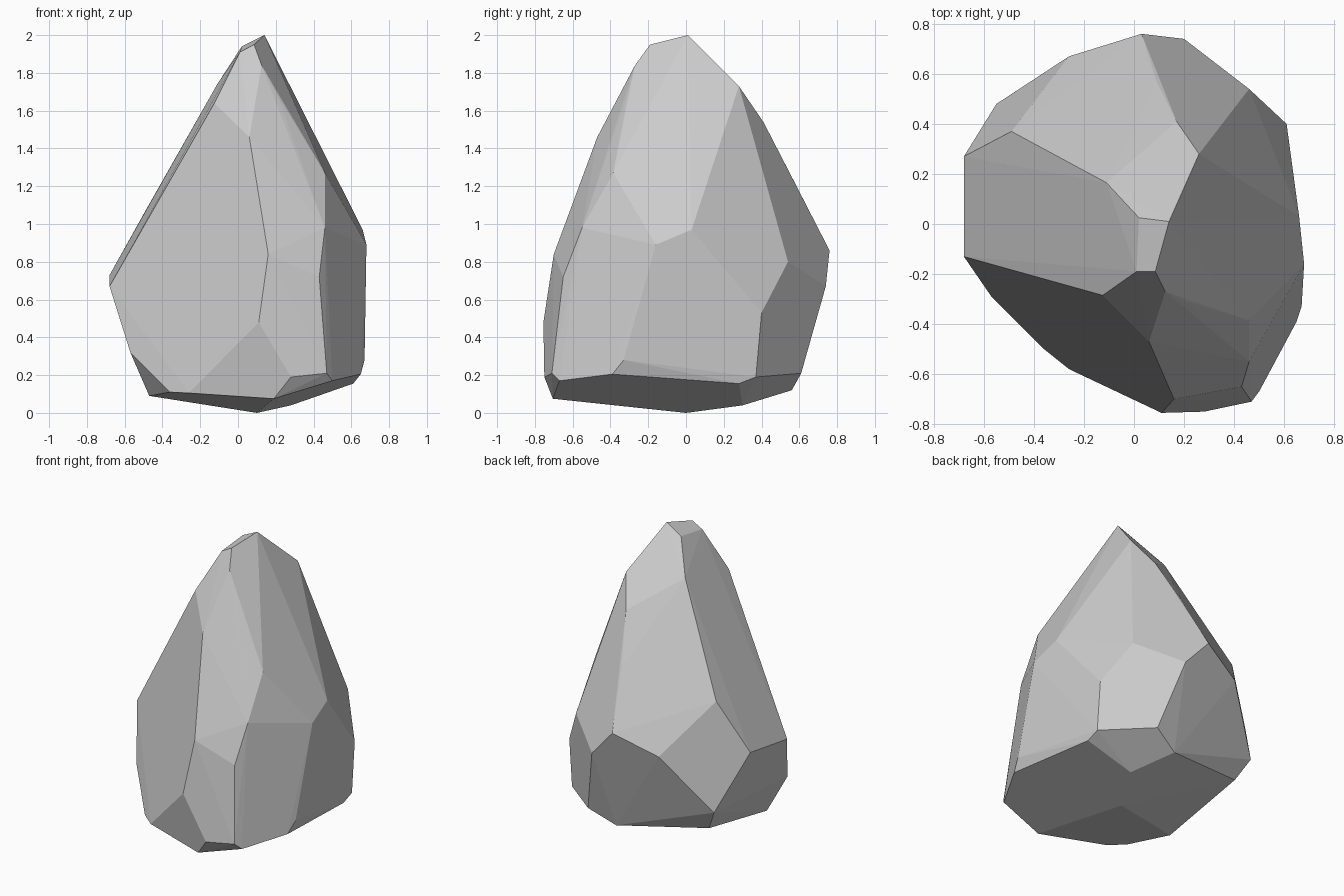
import bpy, bmesh
from math import radians

# Corner points of the chiselled rock, grouped from the tip to the base
tip = [(.14, .01, 2), (.02, .025, 1.94), (.085, -.19, 1.95), (.01, -.19, 1.91),
       (.125, -.27, 1.84), (-.11, .165, 1.74), (.26, .28, 1.73), (.21, -.31, 1.68),
       (-.125, -.285, 1.64), (.17, .41, 1.54), (.06, -.47, 1.46)]
shoulder = [(.46, -.385, 1.27), (.09, .57, 1.23), (-.49, .37, 1.07), (.46, -.55, .98),
            (.66, .03, .97), (.68, -.16, .89), (.03, .76, .86), (.16, -.70, .84)]
belly = [(.46, .54, .8), (-.26, .67, .74), (-.68, .27, .73), (.43, -.65, .72),
         (-.68, -.13, .67), (.2, .74, .67), (.61, .4, .53), (.11, -.755, .48),
         (-.55, .48, .36), (-.57, -.29, .32), (.67, -.33, .28)]
base = [(.28, -.75, .19), (.47, -.71, .21), (.5, -.67, .17), (.65, -.39, .205),
        (.61, .28, .155), (.61, .37, .19), (.32, .61, .21), (-.47, .42, .21),
        (.14, .56, .12), (-.36, -.5, .11), (-.26, -.58, .105), (-.47, -.21, .09),
        (.19, -.705, .075), (.28, .3, .04), (.1, 0, 0)]

# Wrap the corners in a convex skin and merge nearly coplanar facets
bm = bmesh.new()
for p in tip + shoulder + belly + base:
    bm.verts.new(p)
bmesh.ops.convex_hull(bm, input=bm.verts[:])
bmesh.ops.delete(bm, geom=[v for v in bm.verts if not v.link_faces], context='VERTS')
bmesh.ops.dissolve_limit(bm, angle_limit=radians(2), verts=bm.verts[:], edges=bm.edges[:])
bmesh.ops.recalc_face_normals(bm, faces=bm.faces[:])

# Flat-shaded rock
mesh = bpy.data.meshes.new("rock")
bm.to_mesh(mesh)
bm.free()
bpy.context.collection.objects.link(bpy.data.objects.new("rock", mesh))
